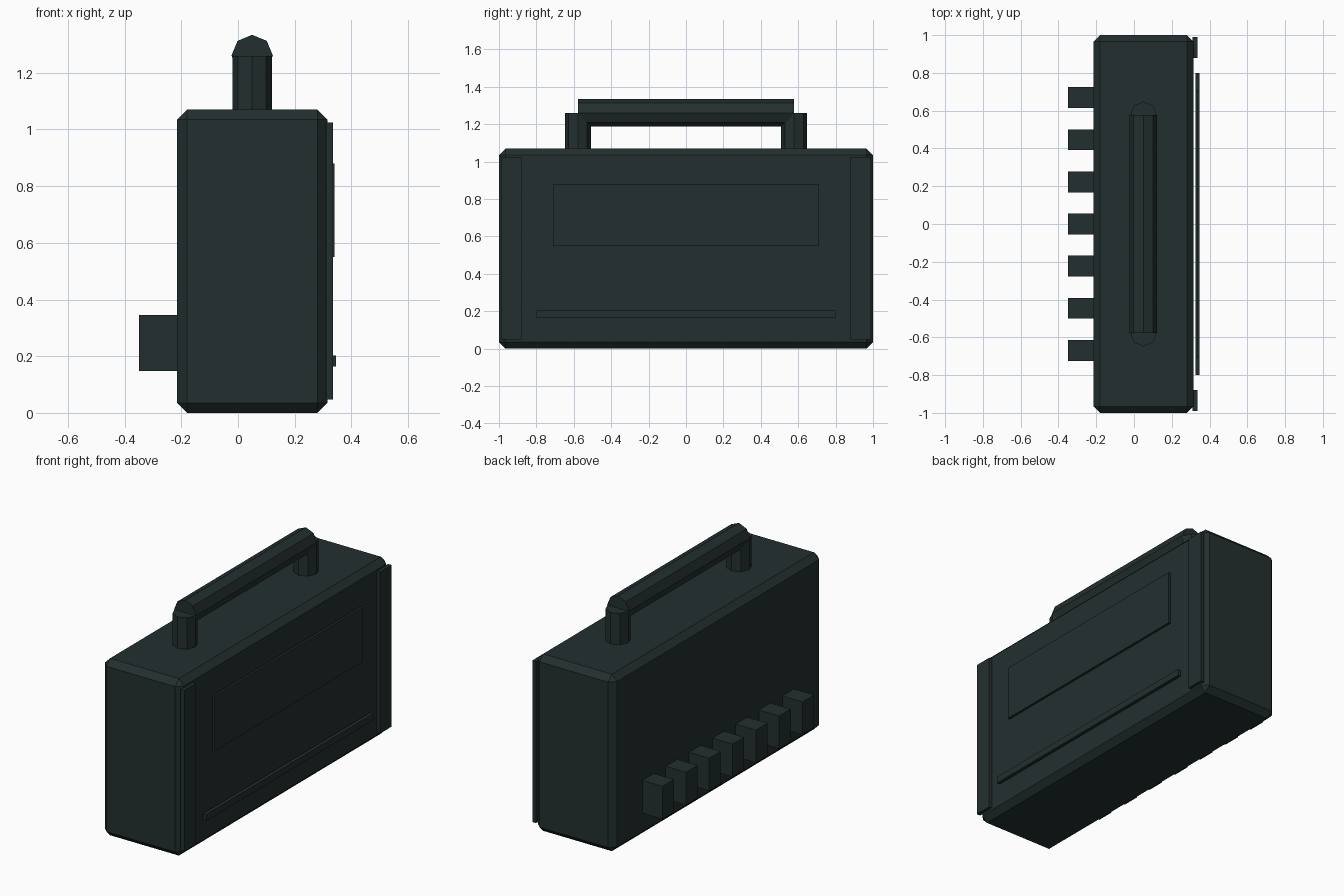
import bpy
from math import pi

cube = bpy.data.objects.get("Cube")
if cube:
    bpy.data.objects.remove(cube, do_unlink=True)

# Single dark finish
mat = bpy.data.materials.new("dark_slate")
mat.use_nodes = True
colour = (0.017, 0.028, 0.028, 1)
mat.diffuse_color = colour
mat.node_tree.nodes["Principled BSDF"].inputs["Base Color"].default_value = colour


def box(name, x, y, z, bevel=0):
    """Box from (min, max) ranges, optionally chamfered."""
    ranges = (x, y, z)
    bpy.ops.mesh.primitive_cube_add(size=1, location=[(a + b) / 2 for a, b in ranges])
    ob = bpy.context.object
    ob.name = name
    ob.scale = [b - a for a, b in ranges]
    bpy.ops.object.transform_apply(location=False, rotation=False, scale=True)
    if bevel:
        mod = ob.modifiers.new("chamfer", "BEVEL")
        mod.width = bevel
        mod.segments = 1
    ob.data.materials.append(mat)
    return ob


def octagon_bar(name, radius, length, location, rotation=(0, 0, 0)):
    bpy.ops.mesh.primitive_cylinder_add(vertices=8, radius=radius, depth=length,
                                        location=location, rotation=rotation)
    ob = bpy.context.object
    ob.name = name
    ob.data.materials.append(mat)
    return ob


# Chamfered case
box("case_body", (-0.215, 0.315), (-1, 1), (0, 1.07), bevel=0.035)

# Raised details on the broad side
box("label_panel", (0.326, 0.34), (-0.71, 0.71), (0.55, 0.88))
box("lower_strip", (0.326, 0.346), (-0.8, 0.8), (0.163, 0.203))
for name, y in (("front_rail", (-0.99, -0.88)), ("back_rail", (0.88, 0.99))):
    box(name, (0.31, 0.335), y, (0.048, 1.025))

# Row of blocks on the opposite side
for i in range(7):
    y = (i - 3) * 0.223
    box(f"side_block_{i + 1}", (-0.35, -0.2), (y - 0.055, y + 0.055), (0.147, 0.345))

# Carry handle
for name, y in (("front_handle_post", -0.578), ("back_handle_post", 0.578)):
    octagon_bar(name, 0.07, 0.2, (0.05, y, 1.16))
octagon_bar("handle_grip", 0.073, 1.155, (0.05, 0, 1.261), (pi / 2, 0, 0))
